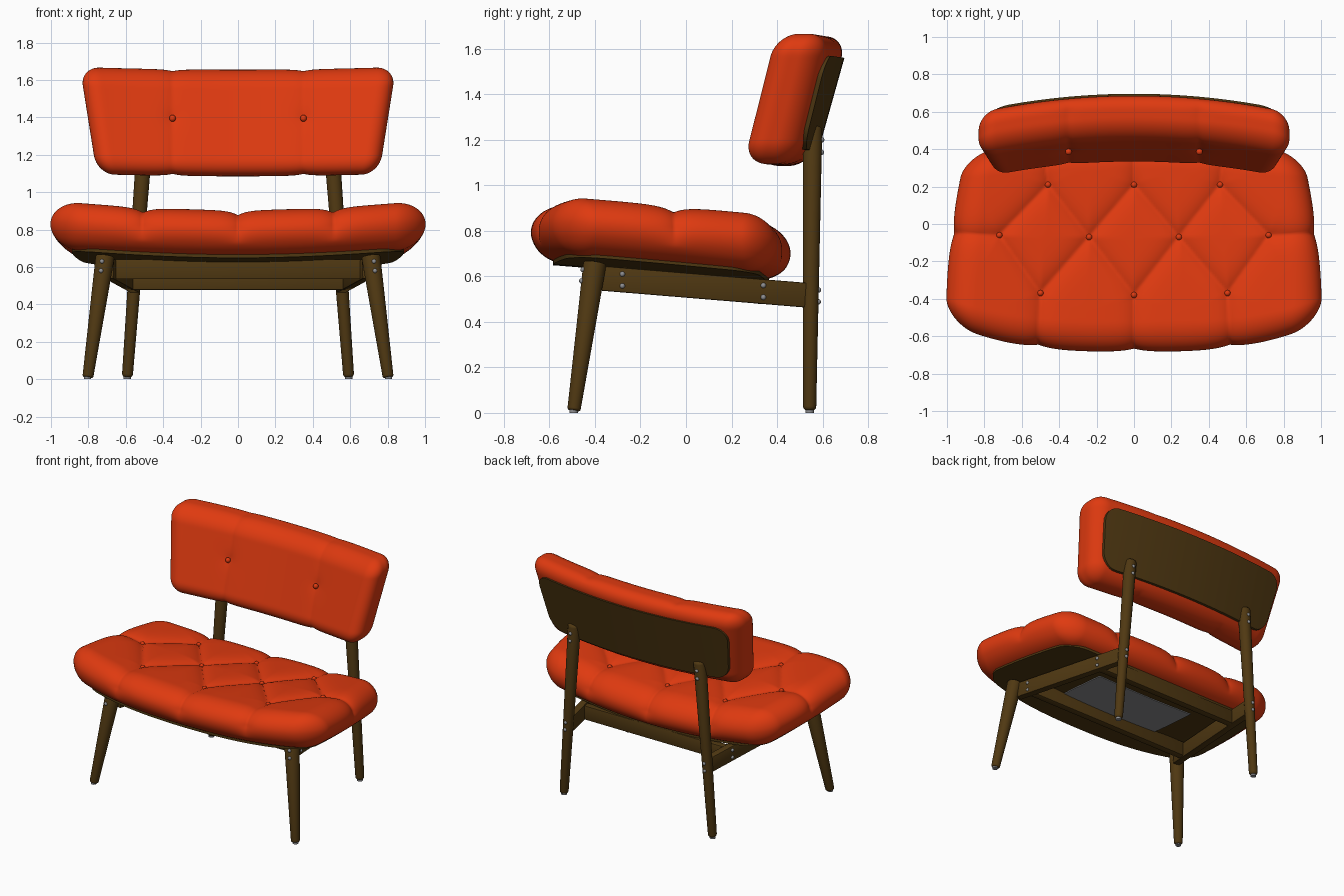
import bpy, bmesh, math
from mathutils import Vector, Matrix

if "Cube" in bpy.data.objects:
    bpy.data.objects.remove(bpy.data.objects["Cube"])


def material(name, rgb):
    m = bpy.data.materials.new(name)
    m.diffuse_color = (*rgb, 1)
    m.use_nodes = True
    m.node_tree.nodes["Principled BSDF"].inputs["Base Color"].default_value = m.diffuse_color
    return m


FABRIC = material("orange red fabric", (0.74, 0.042, 0.005))
WOOD = material("dark wood", (0.08, 0.04, 0.006))
METAL = material("grey metal", (0.27, 0.27, 0.28))


def finish(name, bm, mat, angle=40):
    me = bpy.data.meshes.new(name)
    bmesh.ops.recalc_face_normals(bm, faces=bm.faces)
    bm.to_mesh(me)
    bm.free()
    ob = bpy.data.objects.new(name, me)
    bpy.context.collection.objects.link(ob)
    me.materials.append(mat)
    bpy.ops.object.select_all(action='DESELECT')
    ob.select_set(True)
    bpy.context.view_layer.objects.active = ob
    bpy.ops.object.shade_smooth_by_angle(angle=math.radians(angle))
    return ob


def soft_box(name, half, rad, cell, mat, deform, slab=None, angle=40):
    """Gridded box with rounded corners, pushed through a deform function.
    slab = thickness axis: corners are rounded in plan only."""
    n = [max(2, round(2 * h / c)) for h, c in zip(half, cell)]
    bm, verts = bmesh.new(), {}

    def vert(key):
        if key not in verts:
            p = [h * (2 * k / m - 1) for h, k, m in zip(half, key, n)]
            inner = [max(r - h, min(h - r, c)) for c, h, r in zip(p, half, rad)]
            q = Vector([(c - i) / r for c, i, r in zip(p, inner, rad)])
            if slab is None:
                if q.length > 1e-6:
                    q.normalize()
            else:
                a, b = [k for k in range(3) if k != slab]
                l = math.hypot(q[a], q[b])
                if l > 1e-6:
                    f = max(abs(q[a]), abs(q[b])) / l
                    q[a] *= f
                    q[b] *= f
            p = Vector([i + c * r for i, c, r in zip(inner, q, rad)])
            verts[key] = bm.verts.new(deform(p, q))
        return verts[key]

    for ax in range(3):
        a, b = [k for k in range(3) if k != ax]
        for side in (0, n[ax]):
            for i in range(n[a]):
                for j in range(n[b]):
                    quad = []
                    for di, dj in ((0, 0), (1, 0), (1, 1), (0, 1)):
                        key = [0, 0, 0]
                        key[ax], key[a], key[b] = side, i + di, j + dj
                        quad.append(vert(tuple(key)))
                    bm.faces.new(quad)
    return finish(name, bm, mat, angle)


def seg_dist(x, y, s):
    ax, ay, bx, by = s
    dx, dy = bx - ax, by - ay
    t = max(0, min(1, ((x - ax) * dx + (y - ay) * dy) / (dx * dx + dy * dy)))
    return math.hypot(x - ax - t * dx, y - ay - t * dy)


def leg(name, a, b, r1, r2, mat=WOOD, bevel=0.01):
    a, b = Vector(a), Vector(b)
    d = b - a
    bm = bmesh.new()
    mtx = Matrix.Translation((a + b) / 2) @ d.to_track_quat('Z', 'Y').to_matrix().to_4x4()
    bmesh.ops.create_cone(bm, cap_ends=True, segments=28, radius1=r1, radius2=r2,
                          depth=d.length, matrix=mtx)
    if bevel:
        rims = [e for e in bm.edges if any(len(f.verts) > 4 for f in e.link_faces)]
        bmesh.ops.bevel(bm, geom=rims, offset=bevel, segments=3, affect='EDGES', profile=0.5)
    return finish(name, bm, mat)


def beam(name, a, b, w, h):
    a, b = Vector(a), Vector(b)
    d = b - a
    bm = bmesh.new()
    mtx = (Matrix.Translation((a + b) / 2) @ d.to_track_quat('Y', 'Z').to_matrix().to_4x4()
           @ Matrix.Diagonal((w, d.length, h, 1)))
    bmesh.ops.create_cube(bm, size=1, matrix=mtx)
    bmesh.ops.bevel(bm, geom=bm.edges[:], offset=0.005, segments=2, affect='EDGES', profile=0.5)
    return finish(name, bm, WOOD)


def ball(name, p, r, mat):
    bm = bmesh.new()
    bmesh.ops.create_uvsphere(bm, u_segments=14, v_segments=8, radius=r,
                              matrix=Matrix.Translation(p))
    return finish(name, bm, mat)


# Seat: bowed plan, dished across, tilted back, diamond tufted
BUTTONS = [(0, .21), (.46, .21), (.24, -.07), (.72, -.06), (0, -.38), (.5, -.37)]
SEAMS = [(0, .21, .24, -.07), (.24, -.07, .46, .21), (.46, .21, .72, -.06),
         (0, -.38, .24, -.07), (.24, -.07, .5, -.37), (.5, -.37, .72, -.06),
         (.72, -.06, 1.2, -.04), (0, -.38, 0, -.8), (.5, -.37, .52, -.8),
         (0, .21, 0, .6), (.46, .21, .5, .6)]


def seat_z(x, y):
    return 0.734 - 0.08 * y + 0.06 * x * x


def seat_plan(p, oz=0):
    x, s, y = p.x, (p.y + .57) / 1.14, p.y - .11
    y += (1 - s) * .16 * abs(x) ** 3 - s * .09 * x * x
    t = max(0, (y + .4) / .8)
    x *= 1 - .02 * t - .09 * t * t
    return Vector((x, y, p.z + oz + seat_z(x, y)))


def seat_shape(p, q):
    v = seat_plan(p)
    d = min(seg_dist(abs(v.x), v.y, s) for s in SEAMS)
    b = min(math.hypot(abs(v.x) - bx, v.y - by) for bx, by in BUTTONS)
    fade = max(0, min(1, (p.z + .06) / .08))
    dent = .028 * math.exp(-d / .05) + .012 * math.exp(-b / .04) - .004
    return v - q * dent * fade


soft_box("seat_cushion", (1.0, .57, .125), (.16, .16, .125), (.0125, .0125, .0125),
         FABRIC, seat_shape, angle=60)
soft_box("seat_shell", (.89, .475, .012), (.14, .14, .012), (.04, .04, .012),
         WOOD, lambda p, q: seat_plan(p, -.12), slab=2)
soft_box("underside_plate", (.4, .19, .004), (.01, .01, .004), (.08, .08, .008), METAL,
         lambda p, q: Vector((p.x, p.y - .07, p.z - .134 + seat_z(p.x, p.y - .07))), slab=2)
for bx, by in BUTTONS:
    for s in ((1, -1) if bx else (1,)):
        ball("seat_button", (s * bx, by, seat_z(bx, by) + .125 - .033), .017, FABRIC)


# Backrest: tapered, leaning and curved, with two stitched seams
def back_plan(p):
    x = p.x * (1 + .2 * p.z)
    return Vector((x, .51 + p.y + .28 * p.z - .13 * x * x, 1.37 + p.z + .02 * x * x))


def back_shape(p, q):
    v = back_plan(p)
    fade = max(0, min(1, (.09 - p.y) / .06))
    d = abs(abs(v.x) - .35)
    b = math.hypot(d, v.z - 1.4)
    return v - q * (.011 * math.exp(-d / .04) + .012 * math.exp(-b / .04)) * fade


soft_box("backrest_cushion", (.8, .12, .285), (.1, .1, .1), (.0125, .0125, .0125),
         FABRIC, back_shape, angle=60)
soft_box("backrest_panel", (.735, .014, .205), (.1, .014, .1), (.03, .014, .02), WOOD,
         lambda p, q: back_plan(p + Vector((0, .119, -.015))), slab=1)

# Wooden frame and fittings
for s, side in ((1, "right"), (-1, "left")):
    ball("backrest_button_" + side, (s * .35, .386, 1.395), .018, FABRIC)
    leg("front_leg_" + side, (s * .803, -.493, .01), (s * .71, -.4, .66), .029, .051)
    leg("back_leg_" + side, (s * .592, .543, .01), (s * .499, .556, 1.26), .029, .043, bevel=.018)
    for nm, x, y in (("front", .804, -.494), ("back", .592, .543)):
        leg(nm + "_foot_" + side, (s * x, y, 0), (s * x, y, .016), .019, .019, METAL, 0)
    beam("side_rail_" + side, (s * .69, -.38, .592), (s * .553, .53, .517), .05, .108)
    for x, y, z in ((.727, -.452, .63), (.732, -.458, .58),
                    (.697, -.28, .61), (.697, -.28, .558),
                    (.608, .34, .56), (.608, .34, .508),
                    (.553, .582, .54), (.556, .581, .488),
                    (.504, .596, 1.2), (.508, .595, 1.145)):
        ball("screw_" + side, (s * x, y, z), .012, METAL)
beam("front_cross_rail", (-.66, -.28, .588), (.66, -.28, .588), .05, .105)
beam("rear_cross_rail", (-.575, .34, .528), (.575, .34, .528), .05, .1)
